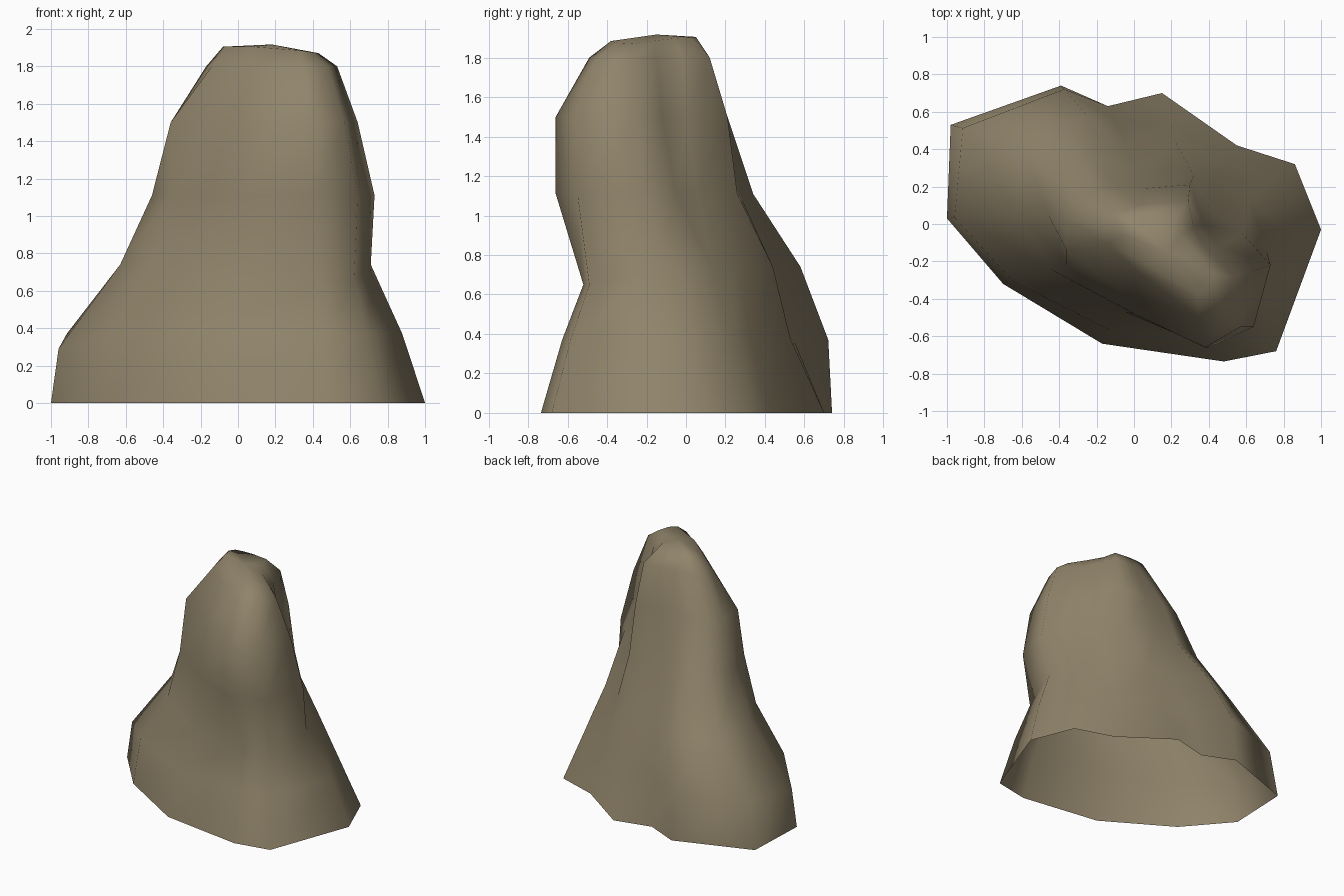
import bpy, bmesh

if "Cube" in bpy.data.objects:
    bpy.data.objects.remove(bpy.data.objects["Cube"])

# Cross-sections of the rock, each running counter-clockwise from the front tip
base = [(.48, -.735), (.76, -.68), (1, -.03), (.86, .32), (.55, .42), (.15, .70),
        (-.14, .63), (-.39, .74), (-.98, .53), (-1, .03), (-.70, -.32), (-.17, -.64)]
waist = [(.42, -.52), (.62, -.49), (.71, -.15), (.62, .13), (.43, .25), (.22, .44),
         (-.04, .42), (-.25, .58), (-.60, .43), (-.63, .07), (-.45, -.24), (-.05, -.47)]
chest = [(.40, -.66), (.64, -.55), (.73, -.22), (.58, -.05), (.43, .06), (.32, .26),
         (.02, .27), (-.15, .34), (-.40, .27), (-.46, .05), (-.36, -.22), (.00, -.48)]
shoulder = [(.38, -.66), (.57, -.55), (.64, -.25), (.46, -.12), (.37, .00), (.30, .21),
            (.05, .19), (-.12, .21), (-.29, .16), (-.36, .03), (-.36, -.14), (.00, -.41)]
crown = [(.34, -.49), (.48, -.44), (.53, -.28), (.39, -.15), (.32, -.02), (.29, .12),
         (.10, .11), (.02, .10), (-.10, .08), (-.17, .00), (-.14, -.11), (.04, -.27)]
# Narrow ridge along the top, running from back left to front right
cap = [(.34, -.38), (.40, -.35), (.43, -.27), (.33, -.16), (.25, -.06), (.22, .04),
       (.10, .05), (.02, .05), (-.05, .04), (-.08, .00), (-.06, -.06), (.08, -.22)]

# The skirt bulges towards the back left, so it blends base and waist unevenly
taper = [.5, .5, .42, .5, .5, .65, .4, .12, .17, .11, .2, .4]
skirt = [(a[0] + (b[0] - a[0]) * t, a[1] + (b[1] - a[1]) * t)
         for a, b, t in zip(base, waist, taper)]

bm = bmesh.new()


def ring(points, height):
    """One closed section; height is a rule giving z from x and y."""
    return [bm.verts.new((x, y, height(x, y))) for x, y in points]


rings = [ring(base, lambda x, y: 0),
         ring(skirt, lambda x, y: .29 if x < -.9 and y < .3 else .37),
         ring(waist, lambda x, y: .65 if y < -.4 else .74),
         ring(chest, lambda x, y: 1.11),
         ring(shoulder, lambda x, y: 1.5),
         ring(crown, lambda x, y: 1.8),
         ring(cap, lambda x, y: 1.905 - max(0, x - .2) * .15)]

# Walls between neighbouring sections (open underneath) and a fan over the top
n = len(base)
for low, high in zip(rings, rings[1:]):
    for i in range(n):
        j = (i + 1) % n
        bm.faces.new((low[i], low[j], high[j], high[i]))
peak = bm.verts.new((.18, -.15, 1.917))
for i in range(n):
    bm.faces.new((rings[-1][i], rings[-1][(i + 1) % n], peak))
for f in bm.faces:
    f.smooth = True

mesh = bpy.data.meshes.new("rock")
bm.to_mesh(mesh)
bm.free()
rock = bpy.data.objects.new("rock", mesh)
bpy.context.collection.objects.link(rock)

stone = bpy.data.materials.new("brown stone")
stone.diffuse_color = (.28, .23, .145, 1)
stone.use_nodes = True
stone.node_tree.nodes["Principled BSDF"].inputs["Base Color"].default_value = stone.diffuse_color
mesh.materials.append(stone)
